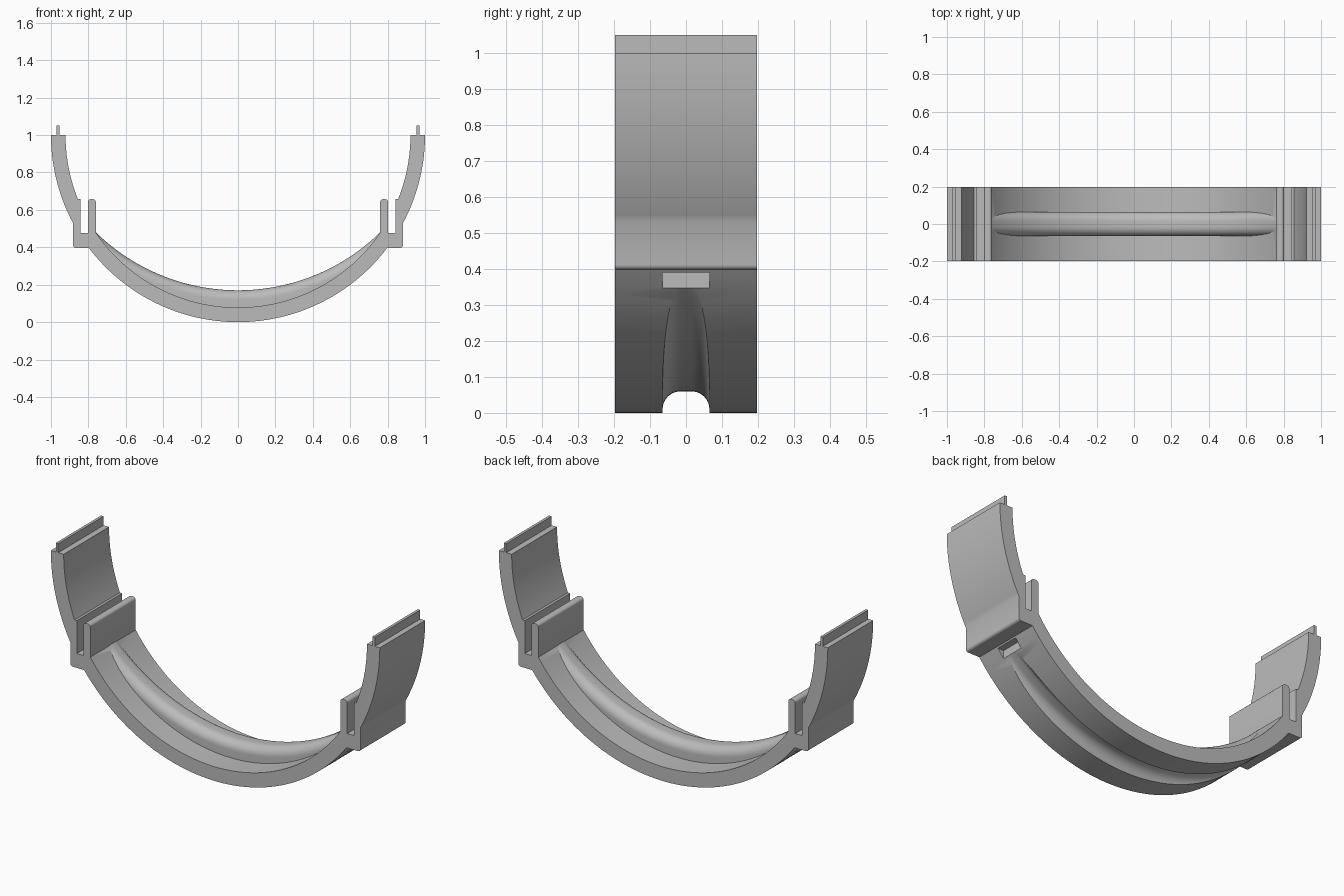
import bpy, bmesh
from math import sin, cos, asin, sqrt, pi

cube = bpy.data.objects.get("Cube")
if cube:
    bpy.data.objects.remove(cube, do_unlink=True)

HALF_Y = 0.197           # half depth of the bracket
OUTER, INNER = 1.0, 0.922
HUB_Z = 1.0              # height of the arc centre

grey = bpy.data.materials.new("plain grey")
grey.use_nodes = True
grey.diffuse_color = (0.5, 0.5, 0.5, 1)
grey.node_tree.nodes["Principled BSDF"].inputs["Base Color"].default_value = (0.5, 0.5, 0.5, 1)


def make_object(name, bm):
    bmesh.ops.recalc_face_normals(bm, faces=bm.faces)
    mesh = bpy.data.meshes.new(name)
    bm.to_mesh(mesh)
    bm.free()
    mesh.materials.append(grey)
    obj = bpy.data.objects.new(name, mesh)
    bpy.context.collection.objects.link(obj)
    return obj


def arc(radius, a0, a1, n):
    """Points on an arc about the hub; angle is measured from straight down."""
    return [(radius * sin(a0 + (a1 - a0) * i / n), HUB_Z - radius * cos(a0 + (a1 - a0) * i / n))
            for i in range(n + 1)]


def fillet(cx, cz, r, a0, a1, n=5):
    return [(cx + r * cos(a0 + (a1 - a0) * i / n), cz + r * sin(a0 + (a1 - a0) * i / n))
            for i in range(n + 1)]


def angle_at(radius, x=None, z=None):
    if x is None:
        x = sqrt(radius ** 2 - (HUB_Z - z) ** 2)
    return asin(x / radius)


def swept_ridge(name, top_z, end_x, end_z, base_r, stop_x, half_w=0.065, corner=0.05):
    """Round-topped bar whose crest follows a shallow arc and whose base follows the ring."""
    rise = end_z - top_z
    crest = (end_x ** 2 + rise ** 2) / (2 * rise)
    centre = top_z + crest
    e = centre - HUB_Z
    flat = half_w - corner
    side = [(flat + corner * sin(k * pi / 20), corner * (1 - cos(k * pi / 20))) for k in range(11)]
    section = [(-y, d) for y, d in reversed(side)] + side
    limit = asin(stop_x / crest)
    steps = 72
    bm = bmesh.new()
    rings = []
    for i in range(steps + 1):
        t = limit * (2 * i / steps - 1)
        depth = -e * cos(t) * -1 + sqrt(base_r ** 2 - (e * sin(t)) ** 2) - crest
        pts = [(y, min(d, 0.9 * depth)) for y, d in section]
        pts = [(-half_w, depth)] + pts + [(half_w, depth)]
        rings.append([bm.verts.new(((crest + d) * sin(t), y, centre - (crest + d) * cos(t)))
                      for y, d in pts])
    count = len(rings[0])
    for a, b in zip(rings, rings[1:]):
        for k in range(count):
            m = (k + 1) % count
            bm.faces.new((a[k], a[m], b[m], b[k]))
    bm.faces.new(rings[0])
    bm.faces.new(rings[-1])
    return make_object(name, bm)


def box(name, x0, x1, y0, y1, z0, z1):
    bm = bmesh.new()
    bmesh.ops.create_cube(bm, size=1)
    for v in bm.verts:
        v.co = ((x0 + x1) / 2 + v.co.x * (x1 - x0),
                (y0 + y1) / 2 + v.co.y * (y1 - y0),
                (z0 + z1) / 2 + v.co.z * (z1 - z0))
    return make_object(name, bm)


# Right half of the outline: lower arc, clip, upper wall, tongue, then back inside
clip_out, clip_low, slot_z, prong_z = 0.882, 0.397, 0.476, 0.657
half = arc(OUTER, 0, angle_at(OUTER, z=clip_low), 32)
half += fillet(clip_out - 0.015, clip_low + 0.015, 0.015, -pi / 2, 0)
half += arc(OUTER, angle_at(OUTER, x=clip_out), pi / 2, 20)
half += [(0.97, 1.0), (0.97, 1.05), (0.955, 1.05), (0.955, 1.0)]
half += arc(INNER, pi / 2, angle_at(INNER, z=prong_z), 16)
half += [(0.842, prong_z), (0.842, slot_z), (0.802, slot_z)]
half += fillet(0.787, prong_z - 0.015, 0.015, 0, pi / 2)
half += fillet(0.775, prong_z - 0.015, 0.015, pi / 2, pi)
half += arc(INNER, angle_at(INNER, x=0.76), 0, 32)
outline = half + [(-x, z) for x, z in reversed(half[1:-1])]

# Extrude the outline into the bracket
bm = bmesh.new()
front = bm.faces.new([bm.verts.new((x, -HALF_Y, z)) for x, z in outline])
extruded = bmesh.ops.extrude_face_region(bm, geom=[front])["geom"]
for v in extruded:
    if isinstance(v, bmesh.types.BMVert):
        v.co.y = HALF_Y
bracket = make_object("bracket", bm)

# Raised rib inside, hollow groove beneath, and a small recess at each groove end
rib = swept_ridge("rib", 0.17, 0.76, 0.48, 0.96, 0.775)
groove = swept_ridge("groove_cutter", 0.06, 0.757, 0.347, 1.02, 0.758)
recesses = [box("recess_cutter", min(s * 0.757, s * 0.83), max(s * 0.757, s * 0.83),
                -0.065, 0.065, 0.33, 0.39) for s in (-1, 1)]

bpy.context.view_layer.objects.active = bracket
bracket.select_set(True)
for tool, op in [(rib, 'UNION'), (groove, 'DIFFERENCE')] + [(r, 'DIFFERENCE') for r in recesses]:
    mod = bracket.modifiers.new(tool.name, 'BOOLEAN')
    mod.operation = op
    mod.solver = 'EXACT'
    mod.object = tool
    bpy.ops.object.modifier_apply(modifier=mod.name)
for tool in [rib, groove] + recesses:
    bpy.data.objects.remove(tool, do_unlink=True)

bpy.ops.object.shade_smooth_by_angle(angle=pi / 6)
